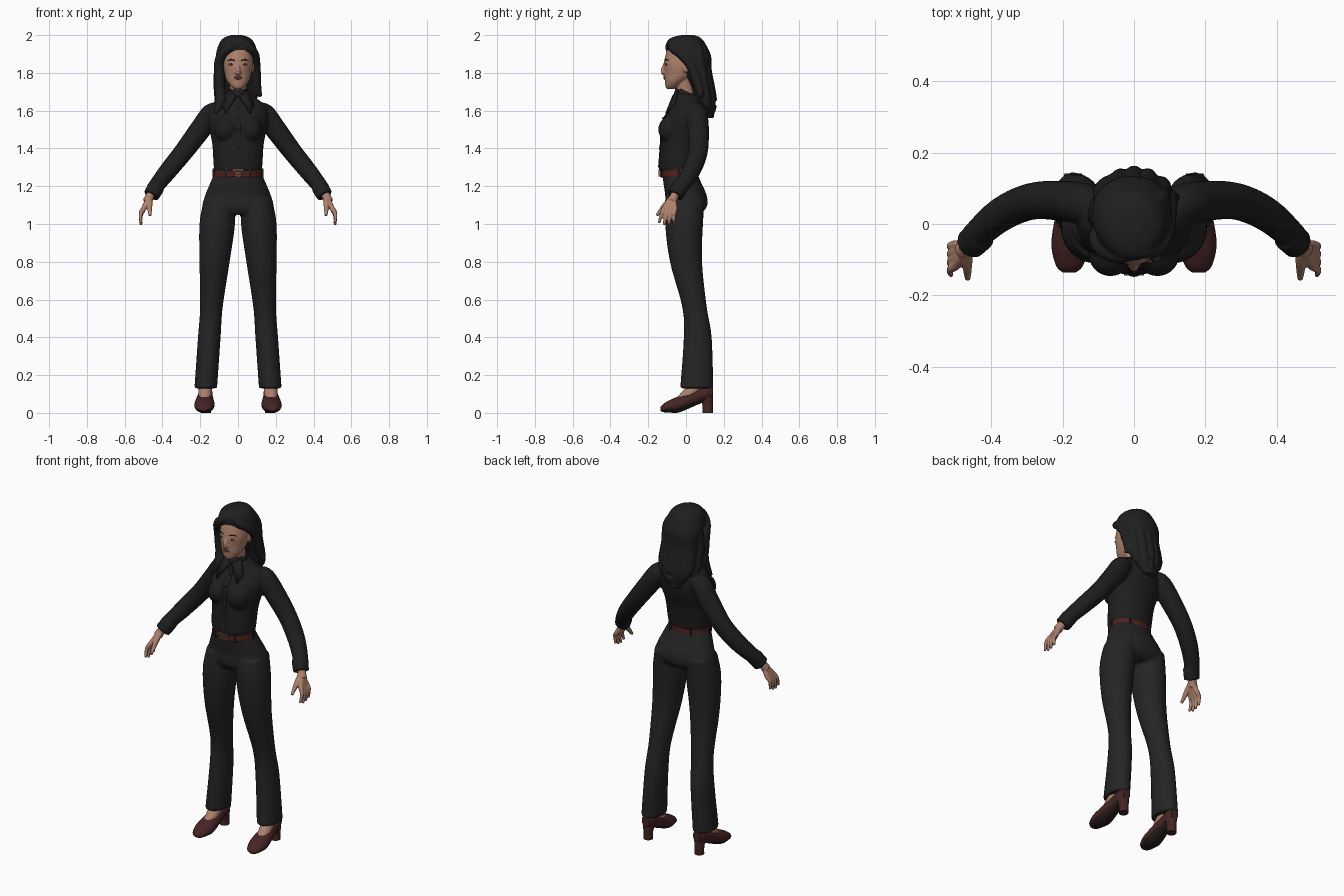
import bpy, bmesh, math
from mathutils import Vector, Matrix

if "Cube" in bpy.data.objects:
    bpy.data.objects.remove(bpy.data.objects["Cube"])


def material(name, red, green, blue):
    mat = bpy.data.materials.new(name)
    mat.use_nodes = True
    mat.diffuse_color = (red, green, blue, 1)
    shader = next(node for node in mat.node_tree.nodes if node.type == 'BSDF_PRINCIPLED')
    shader.inputs["Base Color"].default_value = mat.diffuse_color
    shader.inputs["Roughness"].default_value = .8
    return mat


SHIRT = material("shirt black", .013, .013, .013)
TROUSER = material("trouser charcoal", .018, .018, .018)
HAIR = material("hair black", .013, .014, .013)
SKIN = material("skin", .42, .22, .15)
SHOE = material("shoe maroon", .06, .018, .018)
BELT = material("belt brown", .08, .015, .012)
BUCKLE = material("buckle bronze", .3, .16, .1)
ROSE = material("lip and lid rose", .3, .11, .09)
DARK = material("eye and sole dark", .02, .012, .01)
BOTH = (1, -1)


def smooth_path(points, steps=5):
    """Catmull-Rom interpolation of equal-length tuples."""
    path = []
    for i in range(len(points) - 1):
        before, start, end = points[max(i - 1, 0)], points[i], points[i + 1]
        after = points[min(i + 2, len(points) - 1)]
        for step in range(steps):
            t = step / steps
            path.append([q + t * ((r - p) + t * ((2 * p - 5 * q + 4 * r - s) + t * (3 * q - p - 3 * r + s))) / 2
                         for p, q, r, s in zip(before, start, end, after)])
    return path + [list(points[-1])]


def circle(count):
    angles = [math.tau * i / count for i in range(count)]
    return [(math.cos(angle), math.sin(angle)) for angle in angles]


def bridge(bm, rings):
    loops = [[bm.verts.new(point) for point in ring] for ring in rings]
    for lower, upper in zip(loops, loops[1:]):
        for i in range(len(lower)):
            bm.faces.new((lower[i - 1], lower[i], upper[i], upper[i - 1]))
    bm.faces.new(loops[0])
    bm.faces.new(loops[-1])


def loft(bm, rows, centre=0, slope=0, side=1, along_y=False):
    """Stack ellipses given as (height, middle, half width, half depth)."""
    rings = []
    for height, middle, width, depth in smooth_path(rows):
        ring = [(side * (centre + slope * height + width * c), middle + depth * s, height) for c, s in circle(32)]
        rings.append([(x, z, y) for x, y, z in ring] if along_y else ring)
    bridge(bm, rings)


def tube(bm, points, side=1, count=16):
    """Round tube through (x, y, z, radius)."""
    path = smooth_path(points)
    centres = [Vector(point[:3]) for point in path]
    rings = []
    for i, centre in enumerate(centres):
        heading = centres[min(i + 1, len(path) - 1)] - centres[max(i - 1, 0)]
        turn = heading.to_track_quat('Z', 'Y')
        ring = [centre + turn @ Vector((c, s, 0)) * path[i][3] for c, s in circle(count)]
        rings.append([(side * point.x, point.y, point.z) for point in ring])
    bridge(bm, rings)


def ball(bm, x, y, z, size):
    matrix = Matrix.Translation((x, y, z)) @ Matrix.Diagonal((*size, 1))
    bmesh.ops.create_uvsphere(bm, u_segments=20, v_segments=12, radius=1, matrix=matrix)


def box(bm, centre, size):
    bmesh.ops.create_cube(bm, size=1, matrix=Matrix.Translation(centre) @ Matrix.Diagonal((*size, 1)))


def finish(name, bm, mat, voxel=0):
    """Make the object; a voxel size fuses its overlapping pieces."""
    bmesh.ops.recalc_face_normals(bm, faces=bm.faces)
    mesh = bpy.data.meshes.new(name)
    bm.to_mesh(mesh)
    bm.free()
    mesh.materials.append(mat)
    part = bpy.data.objects.new(name, mesh)
    bpy.context.collection.objects.link(part)
    bpy.ops.object.select_all(action='DESELECT')
    part.select_set(True)
    bpy.context.view_layer.objects.active = part
    if voxel:
        fuse = part.modifiers.new("fuse", 'REMESH')
        fuse.mode, fuse.voxel_size, fuse.use_smooth_shade = 'VOXEL', voxel, True
        soften = part.modifiers.new("soften", 'SMOOTH')
        soften.factor, soften.iterations = .5, 3
    else:
        bpy.ops.object.shade_smooth_by_angle(angle=math.radians(45))
    return part


# Trousers: pelvis and two flared legs
bm = bmesh.new()
loft(bm, [(1.05, -.01, .18, .08), (1.09, 0, .19, .11), (1.15, 0, .175, .11), (1.22, -.02, .146, .1),
          (1.28, -.035, .12, .09)])
for side in BOTH:
    loft(bm, [(1.13, 0, .08, .1), (1, -.01, .094, .1), (.8, 0, .08, .085), (.56, .045, .06, .065),
              (.4, .062, .06, .074), (.13, .057, .06, .088)], .18, -.07, side)
finish("trousers", bm, TROUSER, .008)

# Shirt: torso, bust, sleeves and cuffs
bm = bmesh.new()
loft(bm, [(1.27, -.04, .115, .09), (1.3, -.04, .128, .104), (1.42, -.026, .136, .107), (1.5, -.01, .152, .115),
          (1.56, 0, .16, .113), (1.62, .018, .15, .09), (1.65, .018, .12, .07), (1.69, 0, .06, .06)])
for side in BOTH:
    ball(bm, side * .066, -.085, 1.5, (.062, .062, .07))
    tube(bm, [(.1, .05, 1.6, .045), (.14, .056, 1.58, .058), (.2, .065, 1.5, .057), (.29, .063, 1.38, .052),
              (.375, .025, 1.275, .048), (.45, -.04, 1.18, .04)], side)
    tube(bm, [(.43, -.03, 1.2, .045), (.46, -.057, 1.15, .044)], side)
finish("shirt", bm, SHIRT, .007)

# Button strip and buttons down the front
bm = bmesh.new()
front = [(1.3, -.143), (1.4, -.135), (1.5, -.13), (1.56, -.117), (1.62, -.073), (1.67, -.06)]
loft(bm, [(height, y, .014, .005) for height, y in front])
for height, y in front[1:-1]:
    ball(bm, 0, y - .005, height, (.006, .004, .006))
finish("button_strip", bm, SHIRT)

# Collar band with pointed flaps
bm = bmesh.new()
tube(bm, [(0, 0, 1.64, .066), (0, 0, 1.68, .058), (0, .008, 1.7, .053)], count=24)
finish("collar_band", bm, SHIRT)
bm = bmesh.new()
for side in BOTH:
    flap = [(.006, -.068, 1.68), (.05, -.04, 1.71), (.085, -.066, 1.63), (.066, -.106, 1.585)]
    bm.faces.new([bm.verts.new((side * x, y, z)) for x, y, z in flap])
flaps = finish("collar_flaps", bm, SHIRT)
cloth = flaps.modifiers.new("thickness", 'SOLIDIFY')
cloth.thickness, cloth.offset = .008, 0

# Belt, belt loops and buckle
bm = bmesh.new()
loft(bm, [(1.25, -.038, .128, .1), (1.29, -.038, .126, .1)])
finish("belt", bm, BELT)
bm = bmesh.new()
for x, y in circle(6):
    box(bm, (.128 * x, .1 * y - .038, 1.268), (.012, .012, .05))
finish("belt_loops", bm, TROUSER)
bm = bmesh.new()
for side in BOTH:
    box(bm, (side * .024, -.14, 1.27), (.007, .01, .036))
    box(bm, (0, -.14, 1.27 + side * .015), (.055, .01, .006))
box(bm, (0, -.14, 1.27), (.03, .01, .005))
finish("buckle", bm, BUCKLE)

# Hands: palm, four fingers and thumb
bm = bmesh.new()
for side in BOTH:
    tube(bm, [(.45, -.05, 1.18, .024), (.465, -.06, 1.15, .023), (.48, -.075, 1.12, .026)], side)
    for finger in range(4):
        knuckle, tip = finger * .018 - .113, finger * .026 - .143
        drop = .01 * abs(finger - 1.3)
        tube(bm, [(.47, -.07, 1.14, .016), (.497, knuckle, 1.085, .014),
                  (.515, (knuckle + tip) / 2, 1.04 + drop, .011), (.513, tip, .992 + drop, .007)], side)
    tube(bm, [(.468, -.07, 1.14, .017), (.468, -.11, 1.1, .015), (.466, -.155, 1.045, .008)], side)
finish("hands", bm, SKIN, .004)

# Head, neck, nose, mouth and ears
bm = bmesh.new()
loft(bm, [(1.714, -.083, .018, .018), (1.73, -.073, .038, .036), (1.76, -.052, .06, .06), (1.8, -.034, .072, .08),
          (1.86, -.03, .079, .086), (1.95, -.02, .068, .07), (1.98, -.02, .035, .035)])
tube(bm, [(0, .01, 1.62, .048), (0, 0, 1.68, .044), (0, -.012, 1.77, .046)])
tube(bm, [(0, -.11, 1.855, .006), (0, -.123, 1.81, .012), (0, -.112, 1.795, .011)])
ball(bm, 0, -.107, 1.776, (.022, .011, .012))
for side in BOTH:
    ball(bm, side * .012, -.114, 1.803, (.008, .009, .007))
    ball(bm, side * .078, 0, 1.83, (.009, .018, .03))
finish("head", bm, SKIN, .0045)

# Lips, eyelids, eyes and brows
bm = bmesh.new()
for side in BOTH:
    ball(bm, side * .034, -.104, 1.845, (.017, .006, .007))
    ball(bm, 0, -.114, 1.775 + side * .004, (.021, .006, .005))
finish("lips_and_eyelids", bm, ROSE)
bm = bmesh.new()
for side in BOTH:
    ball(bm, side * .034, -.107, 1.845, (.007, .005, .005))
    tube(bm, [(.016, -.112, 1.865, .002), (.036, -.106, 1.87, .003), (.055, -.092, 1.866, .002)], side)
finish("eyes_and_brows", bm, DARK)

# Hair: cap, front locks and long back locks
bm = bmesh.new()
loft(bm, [(1.56, .12, .035, .028), (1.65, .1, .1, .05), (1.72, .085, .11, .055), (1.8, .06, .106, .073),
          (1.87, .045, .11, .09), (1.905, .016, .11, .112), (1.96, 0, .092, .1), (1.987, 0, .066, .076),
          (2, .01, .03, .035)], -.006)
tube(bm, [(.015, -.075, 1.965, .022), (-.045, -.085, 1.935, .025), (-.085, -.068, 1.895, .026),
          (-.1, -.04, 1.84, .028), (-.095, -.03, 1.71, .03), (-.092, -.05, 1.65, .028), (-.122, -.07, 1.585, .008)])
tube(bm, [(.02, -.075, 1.965, .022), (.065, -.07, 1.93, .022), (.09, -.025, 1.895, .023), (.095, .03, 1.83, .025),
          (.1, .07, 1.72, .025), (.122, .075, 1.675, .01)])
tube(bm, [(-.09, .02, 1.88, .03), (-.1, .02, 1.78, .032), (-.1, .06, 1.62, .022)])
for lock in range(-2, 3):
    x, back = lock * .038, .1 - .0075 * lock ** 2
    tube(bm, [(x / 2, .05, 1.975, .016), (x, back, 1.9, .023), (x, back + .015, 1.8, .024),
              (x, back + .04, 1.65, .025), (x / 2, back + .035, 1.575 + abs(lock) * .012, .012)])
finish("hair", bm, HAIR, .006)

# Feet inside the shoes
bm = bmesh.new()
for side in BOTH:
    tube(bm, [(.17, .075, 1 / 6, .034), (.175, .01, .092, .036), (.178, -.03, .06, .03)], side)
finish("feet", bm, SKIN)

# Heeled shoes with dark soles
bm = bmesh.new()
for side in BOTH:
    loft(bm, [(-.136, .02, .018, .01), (-.12, .026, .036, .022), (-.08, .036, .05, .035), (-.035, .046, .053, .043),
              (.06, .085, .04, .042), (.11, .105, .036, .042), (.142, .112, .024, .034)], .176, -.04, side, True)
shoes = finish("shoes", bm, SHOE)
shoes.data.materials.append(DARK)
for face in shoes.data.polygons:
    face.material_index = int(face.normal.z < -.45)
bm = bmesh.new()
for side in BOTH:
    loft(bm, [(0, .115, .026, .027), (.04, .115, .026, .028), (.085, .108, .032, .036)], .17, 0, side)
finish("heels", bm, SHOE)
